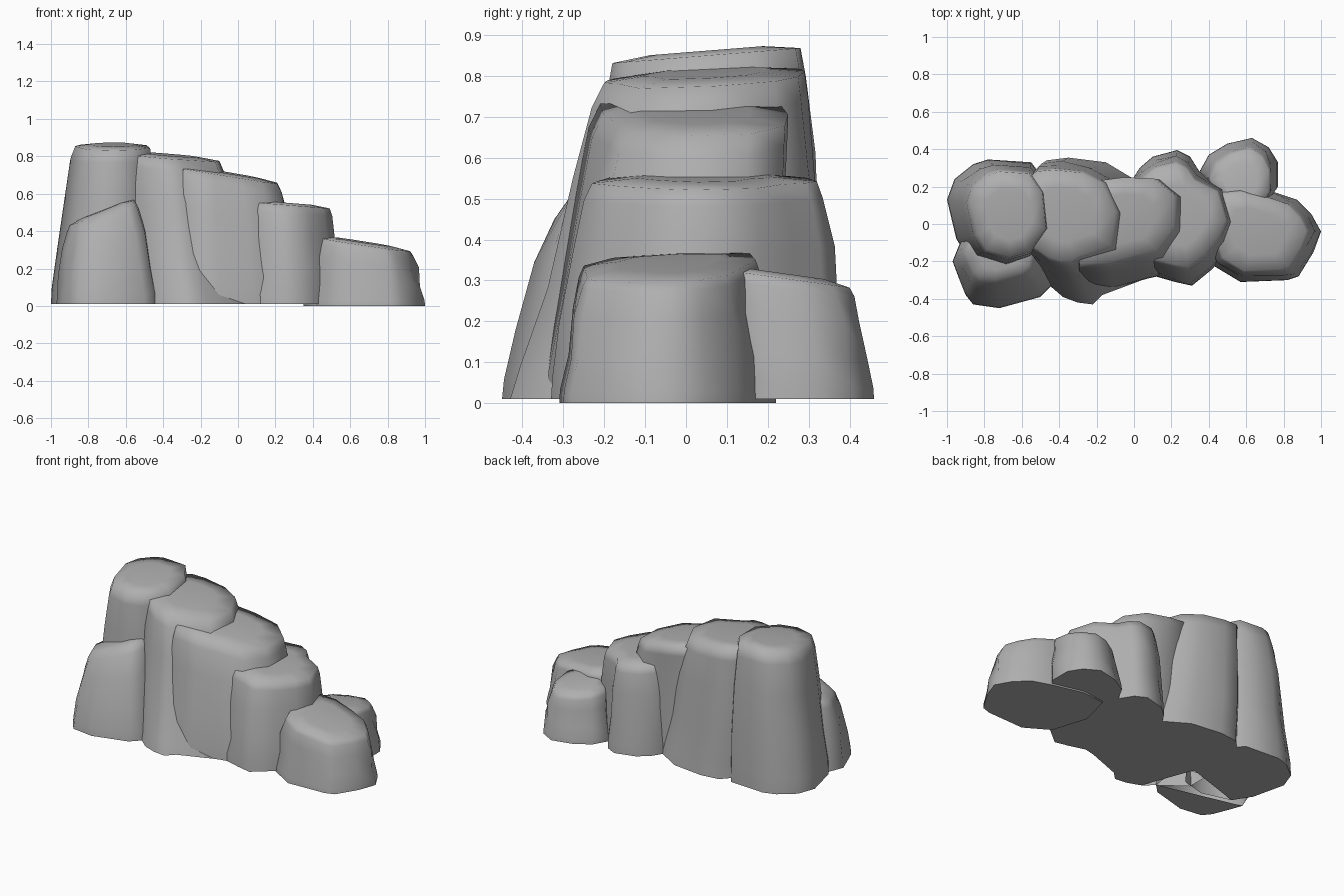
import bpy, bmesh, random
from mathutils import Vector

random.seed(4)
if "Cube" in bpy.data.objects:
    bpy.data.objects.remove(bpy.data.objects["Cube"])

stone = bpy.data.materials.new("grey stone")
stone.use_nodes = True
colour = (0.43, 0.43, 0.43, 1)
stone.diffuse_color = colour
stone.node_tree.nodes["Principled BSDF"].inputs["Base Color"].default_value = colour

# Height fraction and how far the wall has leaned towards the crown
WALL = [(0, 0), (0.1, 0.03), (0.35, 0.24), (0.7, 0.53), (0.92, 0.8), (1, 1)]


def boulder(name, outline, crown, height, slope=(0, 0), floor_z=0.01,
            floor_points=None, ease=1):
    """Loft a ground outline up to the crown box (x0, x1, y0, y1) with a tilted roof."""
    xs, ys = zip(*outline)
    x0, x1, y0, y1 = crown
    mid = Vector(((x0 + x1) / 2, (y0 + y1) / 2))

    def fit(v, lo, hi, a, b):
        return a + (v - lo) / (hi - lo) * (b - a)

    def roof(p):
        return height + slope[0] * (p.x - mid.x) + slope[1] * (p.y - mid.y)

    bm = bmesh.new()
    rims = [Vector((fit(x, min(xs), max(xs), x0, x1),
                    fit(y, min(ys), max(ys), y0, y1))) for x, y in outline]
    rings = []
    for t, lean in WALL:
        ring = []
        for p, rim in zip(outline, rims):
            q = Vector(p).lerp(rim, lean ** ease)
            if 0.1 < t < 0.9:
                q += (q - mid).normalized() * random.uniform(-0.01, 0.01)
            ring.append(bm.verts.new((q.x, q.y, floor_z + t * (roof(rim) - floor_z))))
        rings.append(ring)
    # Slightly domed roof
    inner = [mid.lerp(r, 0.6) for r in rims]
    rings.append([bm.verts.new((p.x, p.y, roof(p) + 0.012)) for p in inner])
    n = len(outline)
    for low, high in zip(rings, rings[1:]):
        for i in range(n):
            j = (i + 1) % n
            bm.faces.new((low[i], low[j], high[j], high[i]))
    bm.faces.new(rings[-1])
    # The floor may leave the last points open where boulders meet
    floor = bm.faces.new(rings[0][:floor_points])
    bmesh.ops.recalc_face_normals(bm, faces=bm.faces)
    for f in bm.faces:
        f.smooth = True
    for e in floor.edges:
        e.smooth = False
    mesh = bpy.data.meshes.new(name)
    bm.to_mesh(mesh)
    bm.free()
    mesh.materials.append(stone)
    obj = bpy.data.objects.new(name, mesh)
    bpy.context.collection.objects.link(obj)


# Tall end of the ridge
boulder("summit_boulder",
        [(-.88, -.19), (-.95, -.08), (-1, .13), (-.96, .24), (-.86, .32), (-.78, .345),
         (-.55, .33), (-.45, .2), (-.42, -.04), (-.55, -.2), (-.7, -.24)],
        (-.87, -.47, -.18, .28), .85, (0, .08), floor_points=9)

# Steps down along the ridge
boulder("upper_step",
        [(-.6, .2), (-.47, .34), (-.35, .355), (-.15, .33), (0, .24), (.1, 0),
         (.07, -.29), (-.17, -.38), (-.22, -.43), (-.3, -.42), (-.38, -.39),
         (-.45, -.33), (-.6, -.22)],
        (-.62, -.1, -.2, .29), .795, (-.08, .04), floor_points=11, ease=.65)
boulder("middle_step",
        [(-.3, .2), (0, .24), (.2, .23), (.33, .12), (.33, -.1), (.22, -.26),
         (.08, -.29), (-.1, -.34), (-.3, -.35), (-.35, -.15)],
        (-.33, .21, -.21, .25), .7, (-.17, .03))
boulder("lower_step",
        [(-.02, .22), (.03, .3), (.1, .36), (.23, .395), (.3, .36), (.35, .28),
         (.5, .2), (.56, 0), (.51, -.12), (.42, -.24), (.31, -.33), (.22, -.31),
         (.08, -.27), (-.02, -.12)],
        (.02, .49, -.23, .32), .54, (-.08, 0))
boulder("foot_boulder",
        [(.4, .2), (.55, .22), (.75, .17), (.87, .13), (.95, .05), (1, -.04),
         (.96, -.15), (.88, -.28), (.82, -.3), (.57, -.31), (.42, -.22), (.35, 0)],
        (.42, .92, -.25, .17), .33, (-.15, .03), floor_z=0)

# Side lobes
boulder("back_boulder",
        [(.35, .28), (.4, .37), (.5, .43), (.63, .46), (.72, .41), (.77, .33),
         (.77, .2), (.7, .1), (.45, .1)],
        (.41, .72, .08, .4), .305, (0, -.14))
boulder("front_boulder",
        [(-.97, -.2), (-.94, -.28), (-.9, -.38), (-.86, -.43), (-.72, -.45),
         (-.5, -.39), (-.44, -.33), (-.42, -.1), (-.7, -.05), (-.93, -.1)],
        (-.9, -.55, -.29, -.06), .5, (.4, .05), floor_points=7)
